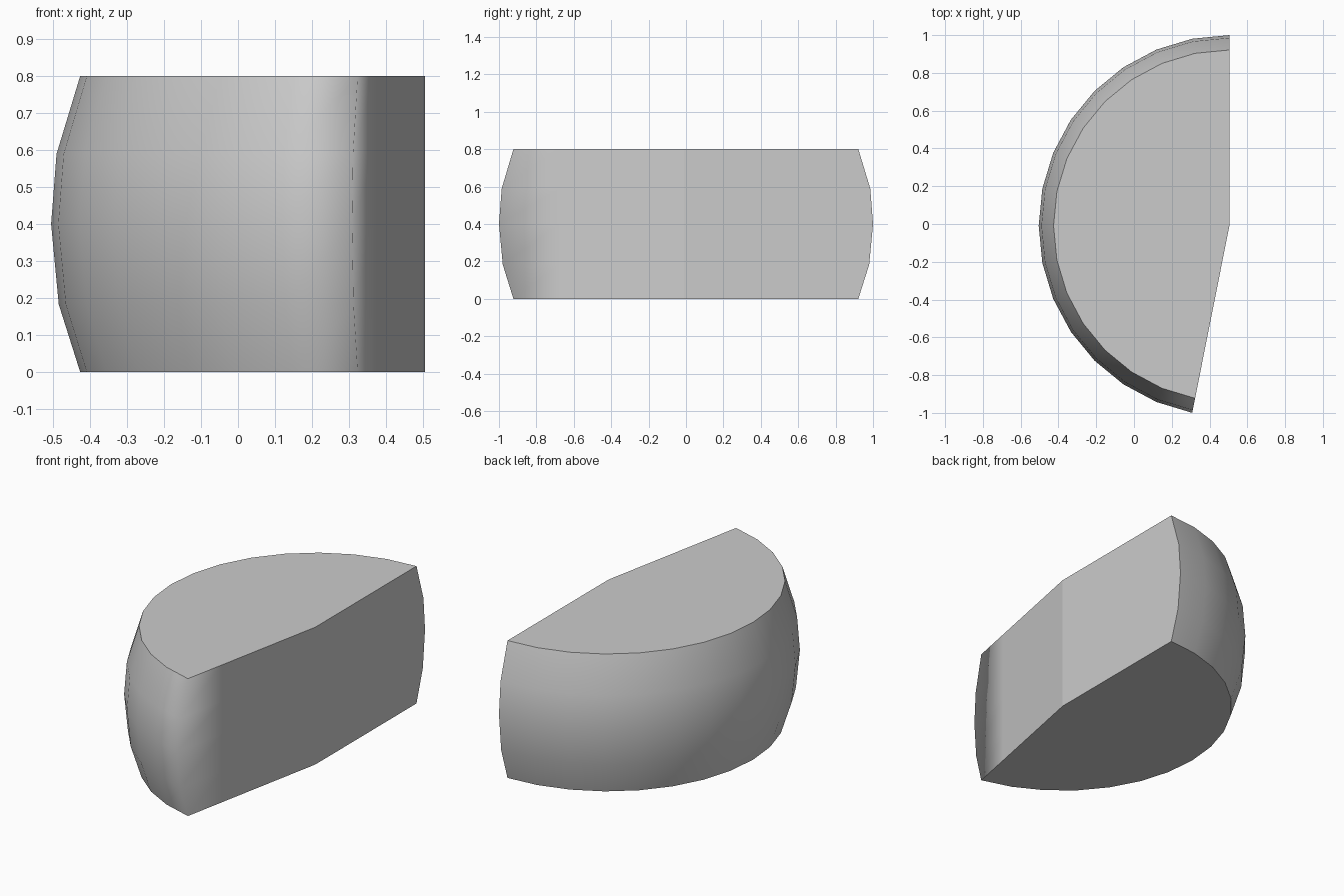
import bpy, bmesh, math

if "Cube" in bpy.data.objects:
    bpy.data.objects.remove(bpy.data.objects["Cube"])

CX, CY = 0.505, -0.0096          # pivot of the wedge
STEPS, STEP = 15, math.radians(11.25)
# bulging side profile: (radius, height)
PROFILE = [(0.931, 0.0), (0.989, 0.183), (1.0096, 0.4), (0.995, 0.589), (0.931, 0.8)]


def polar(r, a, z):
    return (CX + r * math.cos(a), CY + r * math.sin(a), z)


bm = bmesh.new()

# one outline per level: arc, a support point on the cut face, then the pivot
levels = []
for r, z in PROFILE:
    pts = [polar(r, math.pi / 2 + i * STEP, z) for i in range(STEPS + 1)]
    pts.append(polar(0.68, math.pi / 2 + STEPS * STEP, z))
    pts.append((CX, CY, z))
    levels.append([bm.verts.new(p) for p in pts])

# side walls
n = len(levels[0])
for lo, hi in zip(levels, levels[1:]):
    for i in range(n):
        j = (i + 1) % n
        f = bm.faces.new((lo[i], lo[j], hi[j], hi[i]))
        f.smooth = True

# flat top and bottom
bm.faces.new(levels[-1])
bm.faces.new(levels[0][::-1])
bmesh.ops.recalc_face_normals(bm, faces=bm.faces)

# crisp rims, back corner and pivot edge; the front corner stays soft
for ring in (levels[0], levels[-1]):
    for i in range(n):
        bm.edges.get((ring[i], ring[(i + 1) % n])).smooth = False
for lo, hi in zip(levels, levels[1:]):
    for i in (0, n - 1):
        bm.edges.get((lo[i], hi[i])).smooth = False

mesh = bpy.data.meshes.new("rounded_wedge")
bm.to_mesh(mesh)
bm.free()
obj = bpy.data.objects.new("rounded_wedge", mesh)
bpy.context.collection.objects.link(obj)
